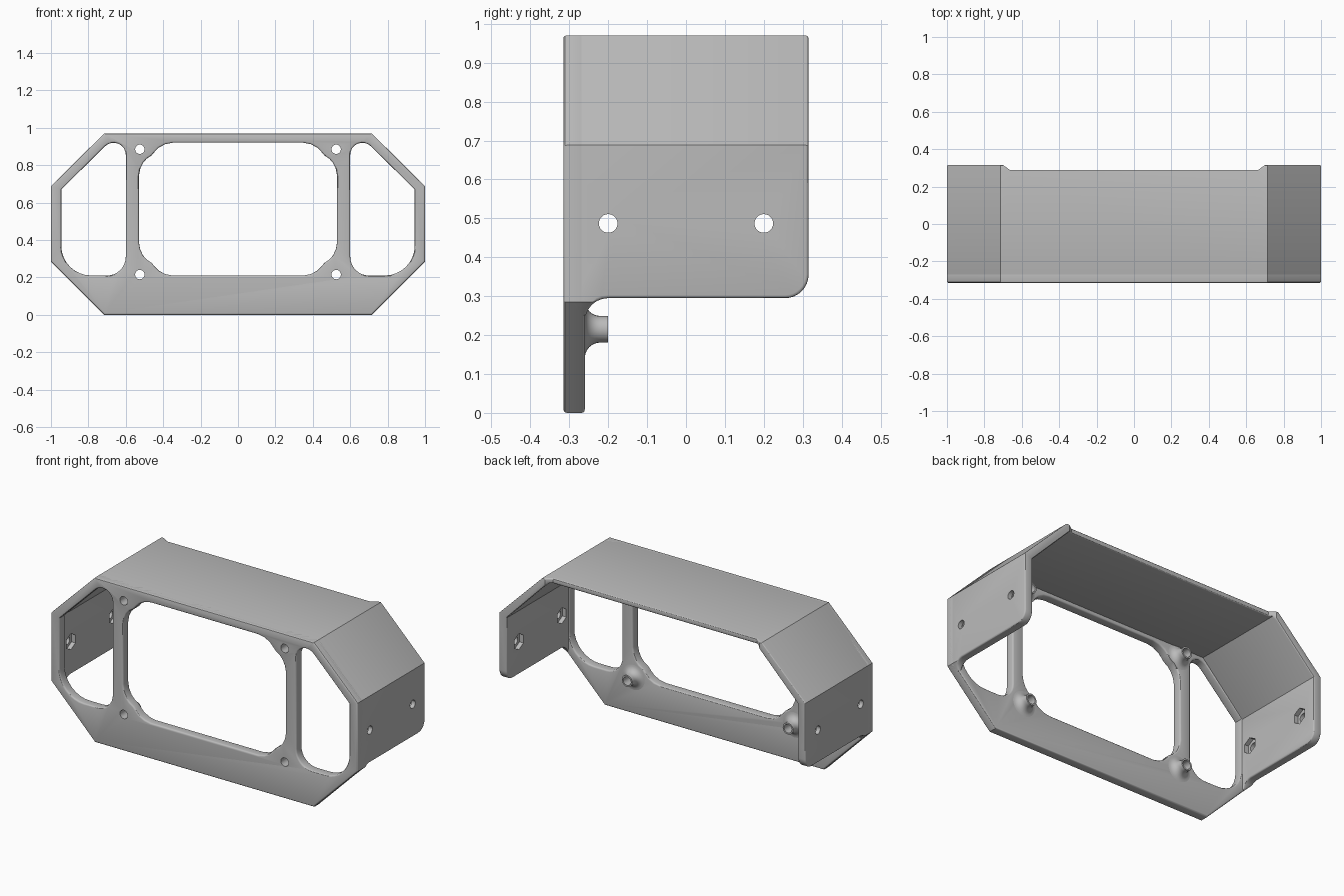
import bpy, bmesh, math

if "Cube" in bpy.data.objects:
    bpy.data.objects.remove(bpy.data.objects["Cube"])

grey = bpy.data.materials.new("light_grey")
grey.diffuse_color = (0.5, 0.5, 0.5, 1)
grey.use_nodes = True
grey.node_tree.nodes["Principled BSDF"].inputs["Base Color"].default_value = grey.diffuse_color


def finish(name, bm):
    bmesh.ops.recalc_face_normals(bm, faces=bm.faces)
    me = bpy.data.meshes.new(name)
    bm.to_mesh(me)
    bm.free()
    me.materials.append(grey)
    ob = bpy.data.objects.new(name, me)
    bpy.context.collection.objects.link(ob)
    return ob


def prism(name, pts, axis, a, b):
    """Extrude a 2D outline along an axis from a to b."""
    place = {'x': lambda u, v, w: (w, u, v),
             'y': lambda u, v, w: (u, w, v),
             'z': lambda u, v, w: (u, v, w)}[axis]
    bm = bmesh.new()
    low = [bm.verts.new(place(u, v, a)) for u, v in pts]
    high = [bm.verts.new(place(u, v, b)) for u, v in pts]
    bm.faces.new(low)
    bm.faces.new(high[::-1])
    n = len(pts)
    for i in range(n):
        j = (i + 1) % n
        bm.faces.new((low[i], low[j], high[j], high[i]))
    return finish(name, bm)


def arc(cx, cy, r, a0, a1, n=8):
    return [(cx + r * math.cos(math.radians(a0 + (a1 - a0) * i / n)),
             cy + r * math.sin(math.radians(a0 + (a1 - a0) * i / n))) for i in range(n + 1)]


def circle(cx, cy, r, n=24, start=0):
    return arc(cx, cy, r, start, start + 360, n)[:-1]


def apply(ob, mod):
    bpy.ops.object.select_all(action='DESELECT')
    bpy.context.view_layer.objects.active = ob
    ob.select_set(True)
    bpy.ops.object.modifier_apply(modifier=mod.name)


def boolean(ob, tool, op='DIFFERENCE'):
    mod = ob.modifiers.new("cut", 'BOOLEAN')
    mod.operation, mod.object, mod.solver = op, tool, 'EXACT'
    apply(ob, mod)
    bpy.data.objects.remove(tool)


def round_edges(ob, width):
    mod = ob.modifiers.new("round", 'BEVEL')
    mod.width, mod.segments = width, 3
    mod.limit_method, mod.angle_limit = 'ANGLE', math.radians(50)
    mod.use_clamp_overlap = False
    apply(ob, mod)


def mirror_x(pts):
    return [(-u, v) for u, v in pts]


# Opening outlines in the front plate
MID = 0.565
corner = [(0.35, 0.92), (0.39, 0.912), (0.425, 0.893), (0.445, 0.872), (0.462, 0.852),
          (0.488, 0.835), (0.508, 0.812), (0.523, 0.78), (0.53, 0.74)]
right_half = corner + [(u, 2 * MID - v) for u, v in corner[::-1]]
centre_opening = right_half + mirror_x(right_half)[::-1]
side_opening = (arc(0.665, 0.855, 0.065, 180, 45) + [(0.945, 0.67)]
                + arc(0.785, 0.37, 0.16, 0, -90) + arc(0.70, 0.31, 0.10, -90, -180))
openings = [centre_opening, side_opening, mirror_x(side_opening)]
screws = [(sx * 0.525, z) for sx in (-1, 1) for z in (0.215, 0.885)]


def cut_openings(ob):
    for pts in openings:
        boolean(ob, prism("cutter", pts, 'y', -0.4, 0.0))


def cut_screw_holes(ob):
    for x, z in screws:
        boolean(ob, prism("cutter", circle(x, z, 0.025), 'y', -0.4, 0.0))


# Front plate
right = [(0.715, 0), (1, 0.285), (1, 0.688), (0.715, 0.97)]
front_plate = prism("front_plate", right + mirror_x(right)[::-1], 'y', -0.315, -0.26)
cut_openings(front_plate)
round_edges(front_plate, 0.009)
cut_screw_holes(front_plate)

# Flared screw bosses behind the plate
bm = bmesh.new()
boss_profile = [(0.074, -0.29)] + arc(0.074, -0.22, 0.04, -90, -180, 6) + [(0.034, -0.20)]
for x, z in screws:
    rings = [[bm.verts.new((u, y, v)) for u, v in circle(x, z, r)] for r, y in boss_profile]
    bm.faces.new(rings[0])
    bm.faces.new(rings[-1])
    for p, q in zip(rings, rings[1:]):
        for i in range(24):
            j = (i + 1) % 24
            bm.faces.new((p[i], p[j], q[j], q[i]))
screw_bosses = finish("screw_bosses", bm)
cut_openings(screw_bosses)
cut_screw_holes(screw_bosses)

# Hood: side walls, sloped walls and top
outer = [(0.965, 0.25), (1, 0.285), (1, 0.688), (0.715, 0.97)]
inner = [(0.95, 0.25), (0.95, 0.67), (0.685, 0.94)]
band = outer + mirror_x(outer)[::-1] + mirror_x(inner) + inner[::-1]
hood = prism("hood", band, 'y', -0.30, 0.315)

# Side silhouette with rounded lower corner and front fillet
side_shape = ([(-0.35, 0.2), (-0.262, 0.2)] + arc(-0.20, 0.235, 0.06, 180, 90, 6)
              + arc(0.255, 0.355, 0.06, -90, 0) + [(0.315, 1.1), (-0.35, 1.1)])
boolean(hood, prism("cutter", side_shape, 'x', -1.2, 1.2), 'INTERSECT')

# Shallow notch along the rear of the top
notch = [(-0.665, 0.29), (0.665, 0.29), (0.721, 0.33), (-0.721, 0.33)]
boolean(hood, prism("cutter", notch, 'z', 0.85, 1.1))
round_edges(hood, 0.008)

# Side bolt holes with hexagonal nut pockets
for s in (-1, 1):
    for y in (-0.2, 0.2):
        boolean(hood, prism("cutter", circle(y, 0.487, 0.024), 'x', s * 0.8, s * 1.2))
        boolean(hood, prism("cutter", circle(y, 0.487, 0.047, 6, 30), 'x', s * 0.9, s * 0.975))

# Shading
bpy.ops.object.select_all(action='DESELECT')
for ob in (front_plate, screw_bosses, hood):
    ob.select_set(True)
bpy.context.view_layer.objects.active = hood
bpy.ops.object.shade_smooth_by_angle(angle=math.radians(30))
